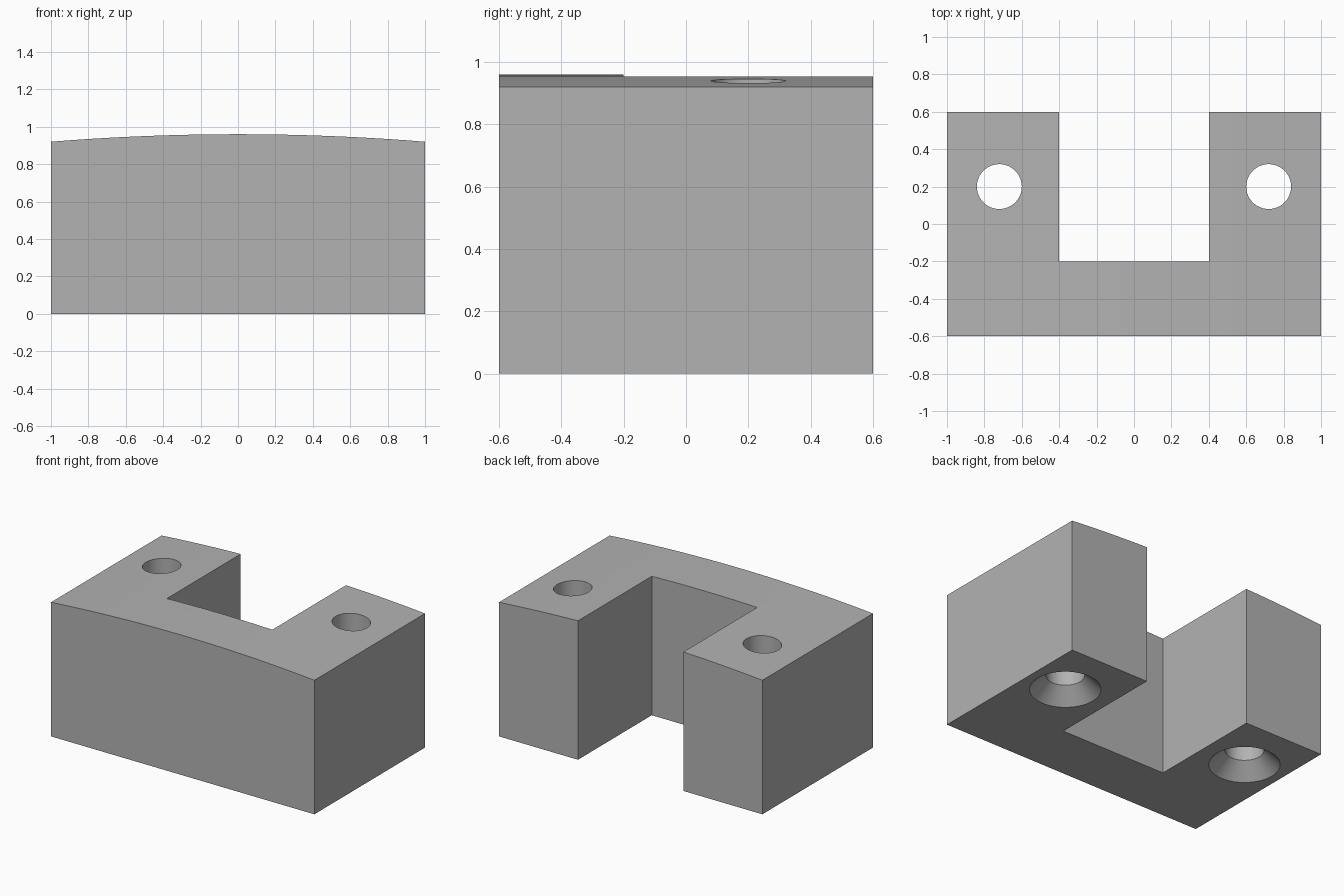
import bpy, bmesh, math

cube = bpy.data.objects.get("Cube")
if cube:
    bpy.data.objects.remove(cube, do_unlink=True)

grey = bpy.data.materials.new("plain grey")
grey.use_nodes = True
COLOUR = (0.45, 0.45, 0.45, 1)
grey.diffuse_color = COLOUR
grey.node_tree.nodes["Principled BSDF"].inputs["Base Color"].default_value = COLOUR


def make_object(name, bm):
    bmesh.ops.recalc_face_normals(bm, faces=bm.faces)
    mesh = bpy.data.meshes.new(name)
    bm.to_mesh(mesh)
    bm.free()
    mesh.materials.append(grey)
    obj = bpy.data.objects.new(name, mesh)
    bpy.context.collection.objects.link(obj)
    return obj


def prism(name, outline, axis, length):
    """Extrude a closed outline of 3D points along an axis."""
    bm = bmesh.new()
    face = bm.faces.new([bm.verts.new(p) for p in outline])
    ext = bmesh.ops.extrude_face_region(bm, geom=[face])
    moved = [v for v in ext["geom"] if isinstance(v, bmesh.types.BMVert)]
    bmesh.ops.translate(bm, verts=moved, vec=[a * length for a in axis])
    return make_object(name, bm)


def lathe(name, profile, x, y, steps=64):
    """Stack rings of (radius, z) into a closed solid of revolution."""
    bm = bmesh.new()
    rings = []
    for r, z in profile:
        angles = [math.tau * i / steps for i in range(steps)]
        rings.append([bm.verts.new((x + r * math.cos(a), y + r * math.sin(a), z))
                      for a in angles])
    for low, high in zip(rings, rings[1:]):
        for i in range(steps):
            j = (i + 1) % steps
            bm.faces.new((low[i], low[j], high[j], high[i]))
    bm.faces.new(rings[0])
    bm.faces.new(rings[-1])
    return make_object(name, bm)


# U-shaped block with a gently crowned top
EDGE, CROWN, SEGMENTS = 0.92, 0.96, 24
rise = CROWN - EDGE
radius = (1 + rise ** 2) / (2 * rise)
half = math.asin(1 / radius)
outline = [(-1, -0.6, 0), (1, -0.6, 0)]
for i in range(SEGMENTS + 1):
    a = half * (1 - 2 * i / SEGMENTS)
    outline.append((radius * math.sin(a), -0.6, CROWN - radius * (1 - math.cos(a))))
block = prism("crowned_block", outline, (0, 1, 0), 1.2)

# Cutters: rear notch and two holes countersunk from below
notch = [(-0.4, -0.2, -0.2), (0.4, -0.2, -0.2), (0.4, 1, -0.2), (-0.4, 1, -0.2)]
cutters = [prism("notch_cutter", notch, (0, 0, 1), 1.5)]
sink = [(0.24, -0.02), (0.12, 0.1), (0.12, 1.2)]
for side, x in (("right", -0.72), ("left", 0.72)):
    cutters.append(lathe(side + "_hole_cutter", sink, x, 0.2))

bpy.ops.object.select_all(action="DESELECT")
bpy.context.view_layer.objects.active = block
block.select_set(True)
for cutter in cutters:
    cutter.hide_render = True
    mod = block.modifiers.new(cutter.name, "BOOLEAN")
    mod.operation = "DIFFERENCE"
    mod.solver = "EXACT"
    mod.object = cutter
    bpy.ops.object.modifier_apply(modifier=mod.name)
    bpy.data.objects.remove(cutter, do_unlink=True)

# Smooth crown and bores, crisp edges
bpy.ops.object.shade_smooth_by_angle(angle=math.radians(30))
